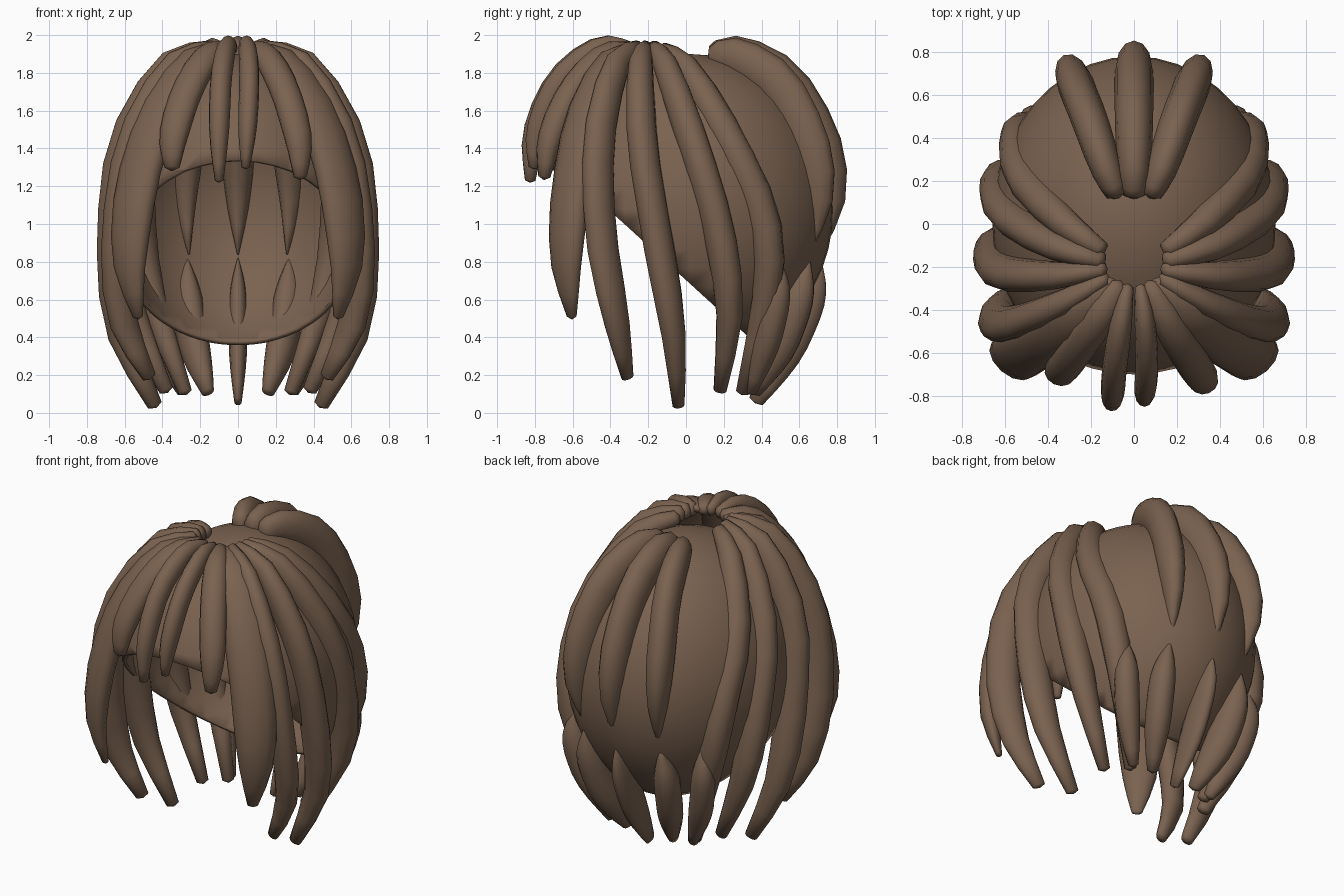
import bpy, bmesh, math
from mathutils import Vector

cube = bpy.data.objects.get("Cube")
if cube:
    bpy.data.objects.remove(cube)

brown = bpy.data.materials.new("brown hair")
brown.use_nodes = True
colour = (0.195, 0.122, 0.08, 1)
brown.diffuse_color = colour
brown.node_tree.nodes["Principled BSDF"].inputs["Base Color"].default_value = colour
CENTRE = Vector((0, 0.02, 1.08))
TAPER = 0.62


def finish(name, bm):
    bmesh.ops.recalc_face_normals(bm, faces=bm.faces)
    mesh = bpy.data.meshes.new(name)
    bm.to_mesh(mesh)
    bm.free()
    mesh.materials.append(brown)
    for face in mesh.polygons:
        face.use_smooth = True
    obj = bpy.data.objects.new(name, mesh)
    bpy.context.collection.objects.link(obj)
    return obj


def spline(points, t):
    """Point on a Catmull-Rom curve, t from 0 to 1."""
    n = len(points) - 1
    i = min(int(t * n), n - 1)
    u = t * n - i
    b, c = points[i], points[i + 1]
    a = points[i - 1] if i else b * 2 - c
    d = points[i + 2] if i + 2 <= n else c * 2 - b
    return (b * 2 + (c - a) * u + (a * 2 - b * 5 + c * 4 - d) * u**2
            + (b * 3 - a - c * 3 + d) * u**3) / 2


def lock(name, path, width, thick, root=0.5, tip=0.4, rings=12, sides=12):
    """Tapering oval tube, lying along the head."""
    points = [Vector(p) for p in path]
    bm = bmesh.new()
    loops = []
    for k in range(rings):
        t = k / (rings - 1)
        p = spline(points, t)
        along = (spline(points, min(t + 0.02, 1)) - spline(points, max(t - 0.02, 0))).normalized()
        across = along.cross(p - CENTRE).normalized()
        out = across.cross(along)
        s = root + (1 - root) * math.sin(min(t / 0.45, 1) * math.pi / 2)
        if t > TAPER:
            s = tip + (1 - tip) * math.cos((t - TAPER) / (1 - TAPER) * math.pi / 2)
        loop = []
        for j in range(sides):
            a = 2 * math.pi * j / sides
            loop.append(bm.verts.new(p + across * width * s * math.cos(a)
                                     + out * thick * s * math.sin(a)))
        loops.append(loop)
    for lower, upper in zip(loops, loops[1:]):
        for j in range(sides):
            k = (j + 1) % sides
            bm.faces.new((lower[j], lower[k], upper[k], upper[j]))
    # Rounded ends
    for loop, end, before in ((loops[0], points[0], points[1]), (loops[-1], points[-1], points[-2])):
        size = (loop[0].co - end).length
        apex = bm.verts.new(end + (end - before).normalized() * size * 0.5)
        for j in range(sides):
            bm.faces.new((loop[j], loop[(j + 1) % sides], apex))
    return finish(name, bm)


def pair(name, path, *args, **kw):
    lock("left_" + name, path, *args, **kw)
    lock("right_" + name, [(-x, y, z) for x, y, z in path], *args, **kw)


# Scalp cap, cut open along a slope from forehead to nape
bm = bmesh.new()
bmesh.ops.create_uvsphere(bm, u_segments=40, v_segments=24, radius=1)
for v in bm.verts:
    v.co = CENTRE + Vector((v.co.x * 0.66, v.co.y * 0.76, v.co.z * 0.82))
bmesh.ops.bisect_plane(bm, geom=bm.verts[:] + bm.edges[:] + bm.faces[:],
                       plane_co=(0, -0.7, 1.34), plane_no=(0, -0.91, -1), clear_outer=True)
cap = finish("scalp_cap", bm)
shell = cap.modifiers.new("thickness", "SOLIDIFY")
shell.thickness = 0.025

# Fringe
lock("fringe_centre_right", [(-0.03, -0.29, 1.93), (-0.06, -0.46, 1.93), (-0.09, -0.67, 1.76),
                             (-0.1, -0.8, 1.48), (-0.1, -0.825, 1.23)], 0.057, 0.07)
lock("fringe_centre_left", [(0.03, -0.29, 1.93), (0.05, -0.45, 1.93), (0.06, -0.66, 1.76),
                            (0.05, -0.78, 1.5), (0.04, -0.805, 1.3)], 0.053, 0.07)
lock("fringe_outer_left", [(0.07, -0.28, 1.93), (0.15, -0.44, 1.89), (0.25, -0.61, 1.7),
                           (0.32, -0.72, 1.45), (0.33, -0.75, 1.25)], 0.08, 0.07, tip=0.45)
lock("fringe_outer_right", [(-0.07, -0.28, 1.93), (-0.16, -0.43, 1.89), (-0.27, -0.58, 1.7),
                            (-0.34, -0.68, 1.47), (-0.35, -0.71, 1.3)], 0.085, 0.07, tip=0.5)

# Long side locks, front to back
pair("temple_lock", [(0.1, -0.27, 1.93), (0.25, -0.41, 1.86), (0.43, -0.54, 1.56),
                     (0.54, -0.61, 1.18), (0.575, -0.635, 0.8), (0.53, -0.605, 0.51)],
     0.13, 0.075, root=0.3, tip=0.25)
pair("cheek_lock", [(0.13, -0.25, 1.93), (0.34, -0.37, 1.83), (0.55, -0.46, 1.44),
                    (0.63, -0.45, 0.95), (0.61, -0.37, 0.5), (0.47, -0.31, 0.19)],
     0.075, 0.1, root=0.45)
pair("ear_lock", [(0.14, -0.21, 1.93), (0.37, -0.24, 1.83), (0.59, -0.23, 1.43),
                  (0.65, -0.155, 0.95), (0.62, -0.07, 0.45), (0.44, -0.04, 0.04)],
     0.08, 0.1, root=0.45)
pair("behind_ear_lock", [(0.15, -0.17, 1.93), (0.37, -0.1, 1.82), (0.58, 0.04, 1.42),
                         (0.62, 0.17, 0.98), (0.57, 0.23, 0.55), (0.38, 0.18, 0.12)],
     0.085, 0.1, root=0.45)
pair("rear_side_lock", [(0.15, -0.12, 1.92), (0.33, 0.01, 1.81), (0.51, 0.22, 1.45),
                        (0.53, 0.4, 1.05), (0.47, 0.43, 0.65), (0.28, 0.3, 0.11)],
     0.09, 0.095, root=0.45)

# Upper back locks, sinking into the cap
lock("upper_back_lock", [(0, 0.14, 1.87), (0, 0.26, 1.89), (0, 0.5, 1.76), (0, 0.68, 1.47),
                         (0, 0.755, 1.15), (0, 0.71, 0.84)], 0.09, 0.125, root=0.6, tip=0.05)
pair("upper_back_lock", [(0.08, 0.14, 1.87), (0.13, 0.26, 1.88), (0.205, 0.48, 1.74),
                         (0.265, 0.63, 1.46), (0.285, 0.695, 1.15), (0.26, 0.65, 0.84)],
     0.085, 0.125, root=0.6, tip=0.05)

# Lower back locks, growing out from under the cap
lock("nape_lock", [(0, 0.71, 0.82), (0, 0.65, 0.62), (0, 0.54, 0.36), (0, 0.37, 0.06)],
     0.05, 0.1, root=0.05)
pair("nape_lock", [(0.27, 0.65, 0.82), (0.27, 0.59, 0.62), (0.235, 0.5, 0.37), (0.16, 0.36, 0.11)],
     0.08, 0.1, root=0.05)
pair("nape_side_lock", [(0.46, 0.49, 0.82), (0.46, 0.48, 0.64), (0.41, 0.43, 0.4), (0.29, 0.34, 0.11)],
     0.075, 0.085, root=0.05)
